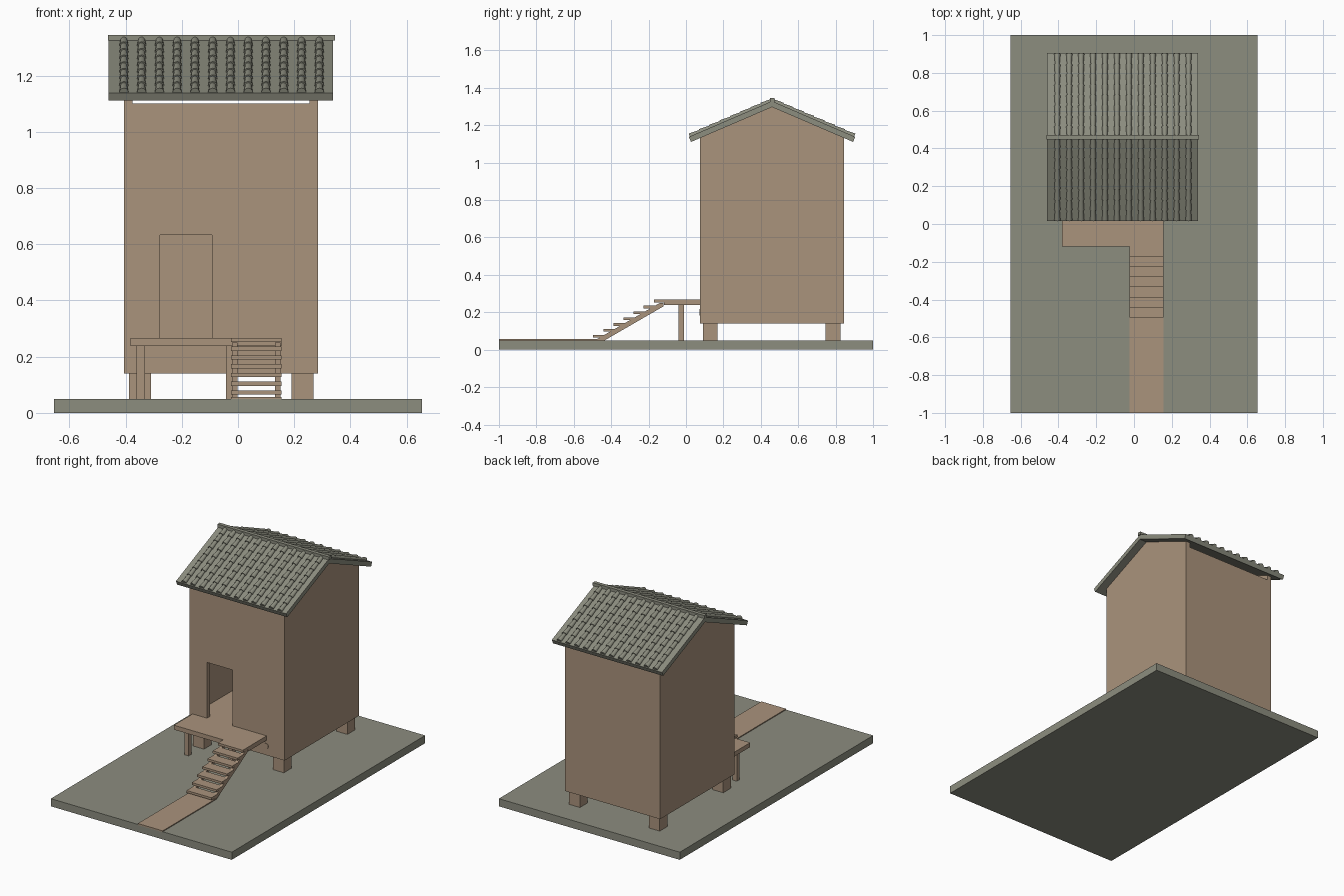
import bpy, bmesh, math
from mathutils import Matrix, Vector

if "Cube" in bpy.data.objects:
    bpy.data.objects.remove(bpy.data.objects["Cube"])


def material(name, rgb):
    m = bpy.data.materials.new(name)
    m.diffuse_color = (*rgb, 1)
    m.use_nodes = True
    m.node_tree.nodes["Principled BSDF"].inputs["Base Color"].default_value = m.diffuse_color
    return m


WOOD = material("tan_wood", (0.402, 0.292, 0.202))
STONE = material("grey_stone", (0.262, 0.266, 0.212))


def finish(name, bm, mat):
    bmesh.ops.recalc_face_normals(bm, faces=bm.faces)
    me = bpy.data.meshes.new(name)
    bm.to_mesh(me)
    bm.free()
    ob = bpy.data.objects.new(name, me)
    me.materials.append(mat)
    bpy.context.collection.objects.link(ob)
    return ob


def prism(name, profile, x0, x1, mat):
    """Extrude a (y, z) profile along x."""
    bm = bmesh.new()
    face = bm.faces.new([bm.verts.new((x0, y, z)) for y, z in profile])
    out = bmesh.ops.extrude_face_region(bm, geom=[face])
    verts = [v for v in out["geom"] if isinstance(v, bmesh.types.BMVert)]
    bmesh.ops.translate(bm, verts=verts, vec=(x1 - x0, 0, 0))
    return finish(name, bm, mat)


def box(name, x0, x1, y0, y1, z0, z1, mat):
    return prism(name, [(y0, z0), (y1, z0), (y1, z1), (y0, z1)], x0, x1, mat)


# Ground slab and path
box("ground_slab", -0.655, 0.655, -1, 1, 0, 0.05, STONE)
box("path", -0.025, 0.155, -1, -0.44, 0.045, 0.056, WOOD)

# House body with hollow room, door and gaps under the eaves
RIDGE_Y, SLOPE = 0.46, 0.43
FLOOR = 0.267
house = prism("house_walls", [(0.075, 0.14), (0.845, 0.14), (0.845, 1.132),
                              (RIDGE_Y, 1.297), (0.075, 1.132)], -0.405, 0.285, WOOD)
cutters = [
    box("room_cutter", -0.375, 0.255, 0.105, 0.815, FLOOR, 1.45, WOOD),
    box("eave_gap_cutter", -0.375, 0.255, 0, 0.92, 1.10, 1.5, WOOD),
    box("door_cutter", -0.277, -0.093, 0, 0.2, FLOOR, 0.632, WOOD),
]
for c in cutters:
    c.hide_render = True
    mod = house.modifiers.new(c.name, "BOOLEAN")
    mod.operation = "DIFFERENCE"
    mod.solver = "EXACT"
    mod.object = c
# Apply the cuts and drop the cutters
bpy.context.view_layer.update()
cut_mesh = bpy.data.meshes.new_from_object(
    house.evaluated_get(bpy.context.evaluated_depsgraph_get()))
house.modifiers.clear()
house.data = cut_mesh
for c in cutters:
    bpy.data.objects.remove(c)

# House feet
for x0 in (-0.388, 0.19):
    for y0 in (0.09, 0.747):
        box("house_foot", x0, x0 + 0.079, y0, y0 + 0.079, 0.05, 0.14, WOOD)

# Floor beam ends on the front wall
for x in (-0.302, 0.15):
    bm = bmesh.new()
    bmesh.ops.create_cone(bm, cap_ends=True, segments=16, radius1=0.018, radius2=0.018,
                          depth=0.02, matrix=Matrix.Translation((x, 0.082, 0.2))
                          @ Matrix.Rotation(math.pi / 2, 4, "X"))
    finish("beam_end", bm, WOOD)

# Entrance deck and posts
box("deck", -0.382, 0.155, -0.118, 0.075, 0.238, FLOOR, WOOD)
for x0 in (-0.361, -0.042):
    box("deck_post", x0, x0 + 0.031, -0.04, -0.01, 0.05, 0.238, WOOD)

# Stairs: seven treads on two stringers
for i in range(7):
    y, z = -0.172 - 0.054 * i, FLOOR - 0.0312 * i
    box("stair_tread", -0.025, 0.155, y, y + 0.068, z - 0.015, z, WOOD)
for x0 in (-0.022, 0.132):
    prism("stair_stringer", [(-0.487, 0.05), (-0.435, 0.05), (-0.12, 0.232),
                             (-0.12, 0.25), (-0.14, 0.25)], x0, x0 + 0.02, WOOD)

# Roof panels with square-cut eaves
EAVE, TOP, THICK = 0.445, 1.329, 0.032
half = [(EAVE, TOP - SLOPE * EAVE), (EAVE - 0.012, TOP - THICK - SLOPE * (EAVE - 0.012))]
prism("roof_panels", [(RIDGE_Y, TOP)] + [(RIDGE_Y + d, z) for d, z in half]
      + [(RIDGE_Y, TOP - THICK)] + [(RIDGE_Y - d, z) for d, z in reversed(half)],
      -0.46, 0.338, STONE)
box("ridge_cap", -0.463, 0.345, RIDGE_Y - 0.012, RIDGE_Y + 0.012, 1.325, 1.345, STONE)

# Round roof tiles: twelve columns of eight tapered tiles on each slope
bm = bmesh.new()
ROWS, COLS = 8, 12
run = (EAVE - 0.006) / ROWS
for side in (-1, 1):
    down = Vector((0, side, -SLOPE)).normalized()
    turn = Vector((0, 0, 1)).rotation_difference(down).to_matrix().to_4x4()
    for c in range(COLS):
        for r in range(ROWS):
            d = run * (r + 0.5)
            pos = (-0.406 + 0.0632 * c, RIDGE_Y + side * d, TOP - SLOPE * d)
            bmesh.ops.create_cone(bm, cap_ends=True, segments=12, radius1=0.012, radius2=0.0165,
                                  depth=run * math.hypot(1, SLOPE),
                                  matrix=Matrix.Translation(pos) @ turn)
tiles = finish("roof_tiles", bm, STONE)
bpy.context.view_layer.objects.active = tiles
tiles.select_set(True)
bpy.ops.object.shade_smooth_by_angle(angle=math.radians(40))
